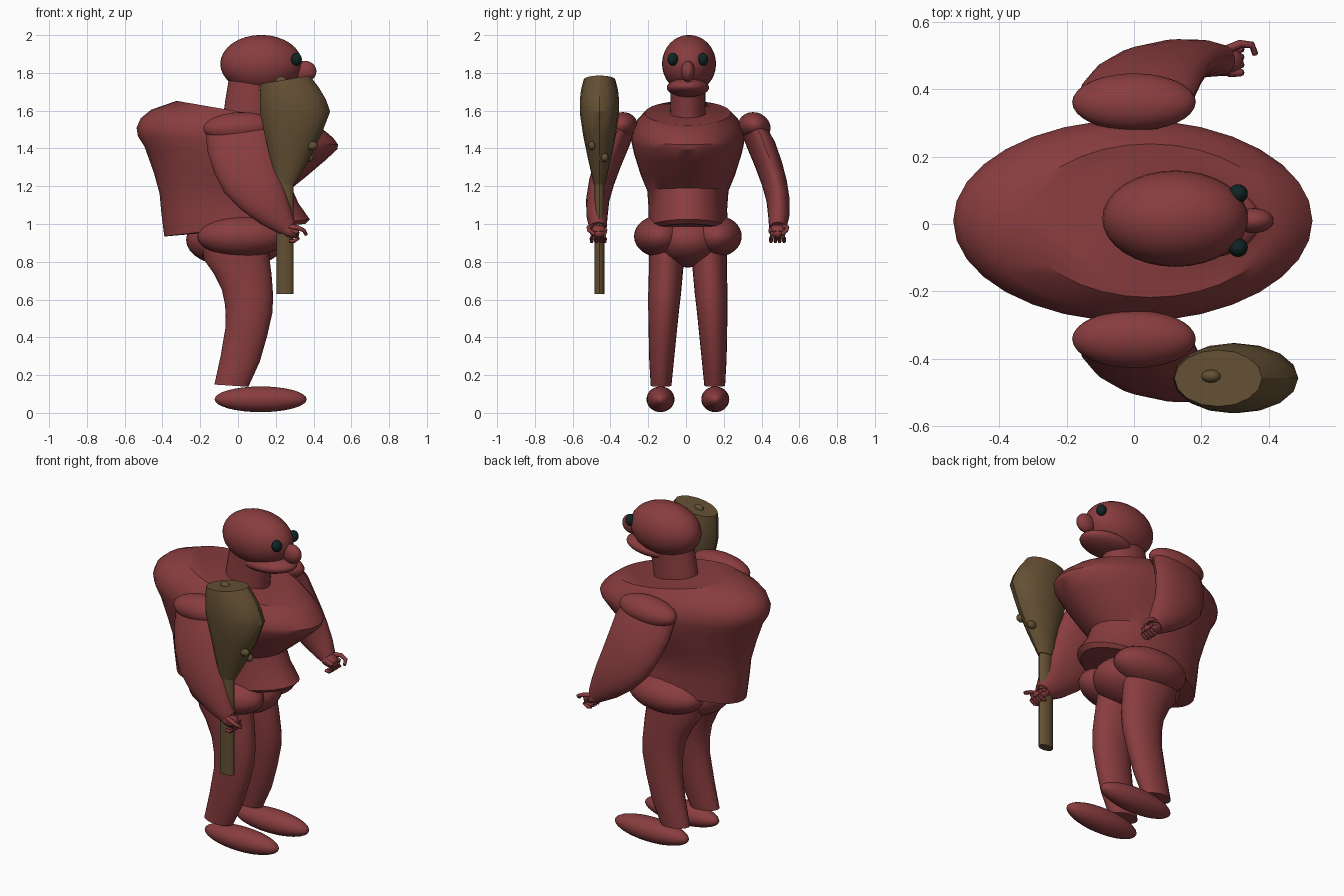
import bpy, bmesh, math
from mathutils import Vector, Matrix

if "Cube" in bpy.data.objects:
    bpy.data.objects.remove(bpy.data.objects["Cube"])

Y0 = 0.01  # symmetry plane of the body


def material(name, color):
    m = bpy.data.materials.new(name)
    m.diffuse_color = (*color, 1)
    m.use_nodes = True
    m.node_tree.nodes["Principled BSDF"].inputs["Base Color"].default_value = m.diffuse_color
    return m


SKIN = material("dull_red", (0.25, 0.046, 0.049))
WOOD = material("brown_wood", (0.127, 0.08, 0.034))
DARK = material("dark_teal", (0.005, 0.018, 0.018))


def finish(bm, name, mat, angle=35):
    bmesh.ops.recalc_face_normals(bm, faces=bm.faces)
    me = bpy.data.meshes.new(name)
    bm.to_mesh(me)
    bm.free()
    ob = bpy.data.objects.new(name, me)
    bpy.context.collection.objects.link(ob)
    me.materials.append(mat)
    bpy.ops.object.select_all(action='DESELECT')
    ob.select_set(True)
    bpy.context.view_layer.objects.active = ob
    bpy.ops.object.shade_smooth_by_angle(angle=math.radians(angle))
    return ob


def ellipsoid(name, center, radii, mat=SKIN, tilt_x=0, tilt_y=0, seg=32):
    bm = bmesh.new()
    mtx = (Matrix.Translation(center) @ Matrix.Rotation(tilt_y, 4, 'Y')
           @ Matrix.Rotation(tilt_x, 4, 'X') @ Matrix.Diagonal((*radii, 1)))
    bmesh.ops.create_uvsphere(bm, u_segments=seg, v_segments=seg // 2, radius=1, matrix=mtx)
    return finish(bm, name, mat, 60)


def loft(name, rings, mat=SKIN, sides=32, angle=35):
    """Skin oval rings, each (rear x, rear z, front x, front z, y centre, y half width)."""
    bm = bmesh.new()
    loops = []
    for bx, bz, fx, fz, yc, hw in rings:
        loop = []
        for i in range(sides):
            a = 2 * math.pi * i / sides
            t = (1 + math.cos(a)) / 2
            loop.append(bm.verts.new((bx + (fx - bx) * t, yc + hw * math.sin(a), bz + (fz - bz) * t)))
        loops.append(loop)
    for p, q in zip(loops, loops[1:]):
        for i in range(sides):
            j = (i + 1) % sides
            bm.faces.new((p[i], p[j], q[j], q[i]))
    bm.faces.new(loops[0])
    bm.faces.new(loops[-1])
    return finish(bm, name, mat, angle)


def finger(name, points, r):
    """Tapered tube through a few points."""
    bm = bmesh.new()
    pts = [Vector(p) for p in points]
    loops = []
    for k, p in enumerate(pts):
        d = (pts[min(k + 1, len(pts) - 1)] - pts[max(k - 1, 0)]).normalized()
        rot = d.to_track_quat('Z', 'Y')
        rad = r * (1 - 0.35 * k / (len(pts) - 1))
        loops.append([bm.verts.new(p + rot @ Vector((rad * math.cos(a), rad * math.sin(a), 0)))
                      for a in [i * math.pi / 4 for i in range(8)]])
    for p, q in zip(loops, loops[1:]):
        for i in range(8):
            j = (i + 1) % 8
            bm.faces.new((p[i], p[j], q[j], q[i]))
    bm.faces.new(loops[0])
    bm.faces.new(loops[-1])
    return finish(bm, name, SKIN, 60)


# Torso: tilted barrel with flat top and a flared hem
loft("torso", [
    (-.375, .935, .355, 1.00, Y0, .195),
    (-.39, .935, .38, 1.025, Y0, .21),
    (-.405, 1.05, .32, 1.11, Y0, .208),
    (-.415, 1.16, .285, 1.19, Y0, .215),
    (-.445, 1.27, .36, 1.25, Y0, .25),
    (-.495, 1.41, .46, 1.335, Y0, .285),
    (-.53, 1.465, .525, 1.395, Y0, .298),
    (-.537, 1.51, .53, 1.42, Y0, .30),
    (-.515, 1.56, .505, 1.455, Y0, .29),
    (-.46, 1.605, .47, 1.485, Y0, .27),
    (-.325, 1.652, .42, 1.523, Y0, .228)])

# Neck and head
loft("neck", [(-.08, 1.56, .19, 1.53, Y0, .097), (-.068, 1.65, .20, 1.62, Y0, .092),
              (-.05, 1.76, .23, 1.74, Y0, .092)])
ellipsoid("head", (.123, Y0 + .006, 1.848), (.217, .143, .153))
ellipsoid("jaw", (.205, Y0, 1.722), (.17, .112, .05), tilt_y=-.05)
ellipsoid("nose", (.355, Y0, 1.808), (.06, .037, .056))

# Pelvis
ellipsoid("pelvis", (-.01, Y0, .915), (.265, .2, .145))

for s, side in ((1, "left"), (-1, "right")):
    def y(v):
        return Y0 + s * v

    ellipsoid(side + "_eye", (.309, y(.08), 1.872), (.029, .028, .034), DARK, seg=20)
    ellipsoid(side + "_hip", (.02, y(.15), .935), (.235, .135, .11))

    # Leg bends forward at the thigh, back at the shin
    loft(side + "_leg", [
        (-.125, .15, .055, .138, y(.142), .055),
        (-.092, .3, .115, .27, y(.139), .066),
        (-.065, .46, .155, .41, y(.133), .075),
        (-.068, .57, .182, .53, y(.128), .082),
        (-.085, .65, .186, .62, y(.123), .087),
        (-.13, .74, .178, .73, y(.117), .09),
        (-.18, .81, .165, .83, y(.113), .094),
        (-.19, .9, .16, .9, y(.113), .094)], sides=24)
    ellipsoid(side + "_foot", (.12, y(.145), .072), (.244, .074, .068))

    # Shoulder cap and tapering arm
    ellipsoid(side + "_shoulder", (0, y(.352), 1.515), (.184, .087, .075), tilt_x=-s * .35, tilt_y=-.06)
    loft(side + "_arm", [
        (-.172, 1.48, .16, 1.54, y(.345), .07),
        (-.16, 1.38, .185, 1.47, y(.385), .078),
        (-.125, 1.27, .205, 1.36, y(.427), .074),
        (-.075, 1.17, .225, 1.27, y(.457), .068),
        (.01, 1.08, .25, 1.18, y(.477), .062),
        (.12, 1.0, .28, 1.085, y(.481), .056),
        (.225, .945, .30, 1.01, y(.476), .046)], sides=24)

    # Hand with curled fingers and a pointing one
    ellipsoid(side + "_palm", (.272, y(.475), .963), (.056, .046, .035), tilt_y=.4, seg=16)
    for k in range(4):
        v = .44 + .023 * k
        finger(f"{side}_finger_{k + 1}", [
            (.28, y(v), .97), (.315, y(v), .955), (.318, y(v), .925),
            (.295, y(v), .908), (.272, y(v), .912)], .0135)
    finger(side + "_thumb", [(.27, y(.505), .985), (.315, y(.525), .982),
                             (.35, y(.522), .965), (.36, y(.495), .945)], .014)

# Club: oval handle and heavy head
CY = -.458
loft("club_handle", [(.203, .63, .295, .63, CY, .027), (.203, 1.23, .295, 1.23, CY, .027)], WOOD, 16)
loft("club_head", [
    (.198, 1.21, .302, 1.21, CY, .03),
    (.172, 1.34, .375, 1.34, CY, .06),
    (.142, 1.47, .44, 1.47, CY, .087),
    (.118, 1.58, .488, 1.595, CY, .104),
    (.116, 1.65, .465, 1.66, CY, .104),
    (.117, 1.70, .43, 1.72, CY, .098),
    (.12, 1.742, .38, 1.786, CY, .084)], WOOD, 16, 30)
for i, p in enumerate(((.393, -.498, 1.415), (.372, -.43, 1.352), (.23, -.452, 1.758))):
    ellipsoid(f"club_knot_{i + 1}", p, (.03, .02, .024), WOOD, seg=12)
